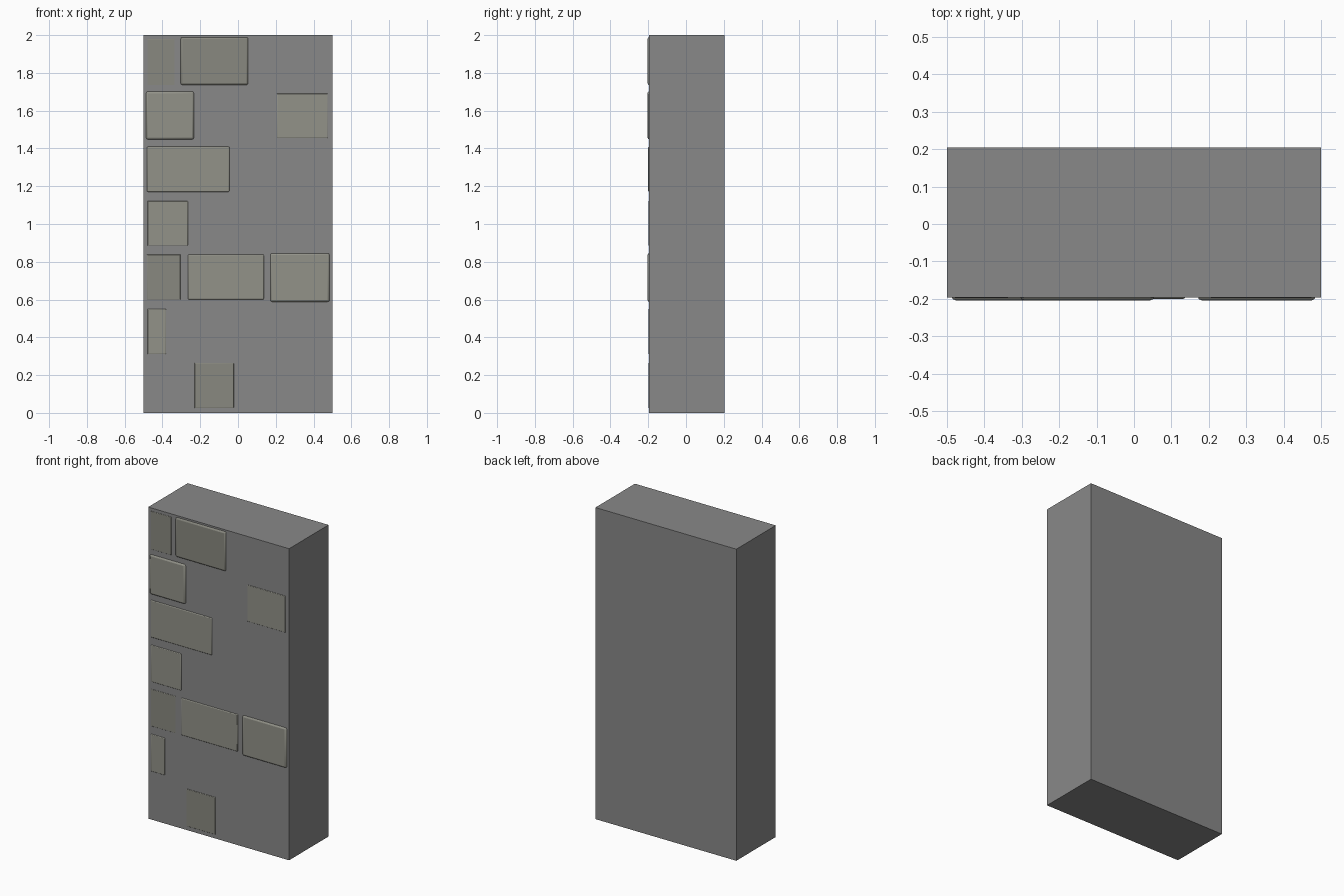
import bpy

if "Cube" in bpy.data.objects:
    bpy.data.objects.remove(bpy.data.objects["Cube"])

BACK, FRONT = 0.204, -0.196


def material(name, rgb):
    mat = bpy.data.materials.new(name)
    mat.diffuse_color = (*rgb, 1)
    mat.use_nodes = True
    mat.node_tree.nodes["Principled BSDF"].inputs["Base Color"].default_value = mat.diffuse_color
    return mat


def box(name, x0, x1, y0, y1, z0, z1, mat):
    bpy.ops.mesh.primitive_cube_add(
        size=1, location=((x0 + x1) / 2, (y0 + y1) / 2, (z0 + z1) / 2))
    ob = bpy.context.object
    ob.name = name
    ob.scale = (x1 - x0, y1 - y0, z1 - z0)
    bpy.ops.object.transform_apply(location=False, rotation=False, scale=True)
    ob.data.materials.append(mat)
    return ob


mortar_mat = material("mortar_grey", (0.25, 0.25, 0.25))
light = material("light_stone", (0.29, 0.29, 0.25))
dark = material("dark_stone", (0.25, 0.25, 0.215))

# Wall core
box("wall_core", -0.5, 0.5, FRONT, BACK, 0, 2, mortar_mat)

# Facing stones: x range, z range, how far each stands out, colour
stones = [
    (-0.48, -0.335, 1.735, 1.98, 0.0015, dark),
    (-0.305, 0.055, 1.735, 1.99, 0.008, dark),
    (-0.488, -0.232, 1.447, 1.703, 0.008, light),
    (0.205, 0.475, 1.455, 1.69, 0.002, light),
    (-0.482, -0.045, 1.17, 1.41, 0.004, light),
    (-0.48, -0.265, 0.885, 1.122, 0.003, light),
    (-0.482, -0.305, 0.60, 0.838, 0.0015, dark),
    (-0.265, 0.137, 0.60, 0.84, 0.004, light),
    (0.17, 0.486, 0.587, 0.846, 0.008, light),
    (-0.48, -0.38, 0.31, 0.55, 0.003, light),
    (-0.23, -0.022, 0.025, 0.265, 0.002, dark),
]
for i, (x0, x1, z0, z1, proud, mat) in enumerate(stones):
    ob = box(f"facing_stone_{i + 1}", x0, x1, FRONT - proud, FRONT + 0.04, z0, z1, mat)
    bev = ob.modifiers.new("worn_edges", 'BEVEL')
    bev.width = proud * 1.4
    bev.segments = 2
    bpy.ops.object.shade_smooth_by_angle()
